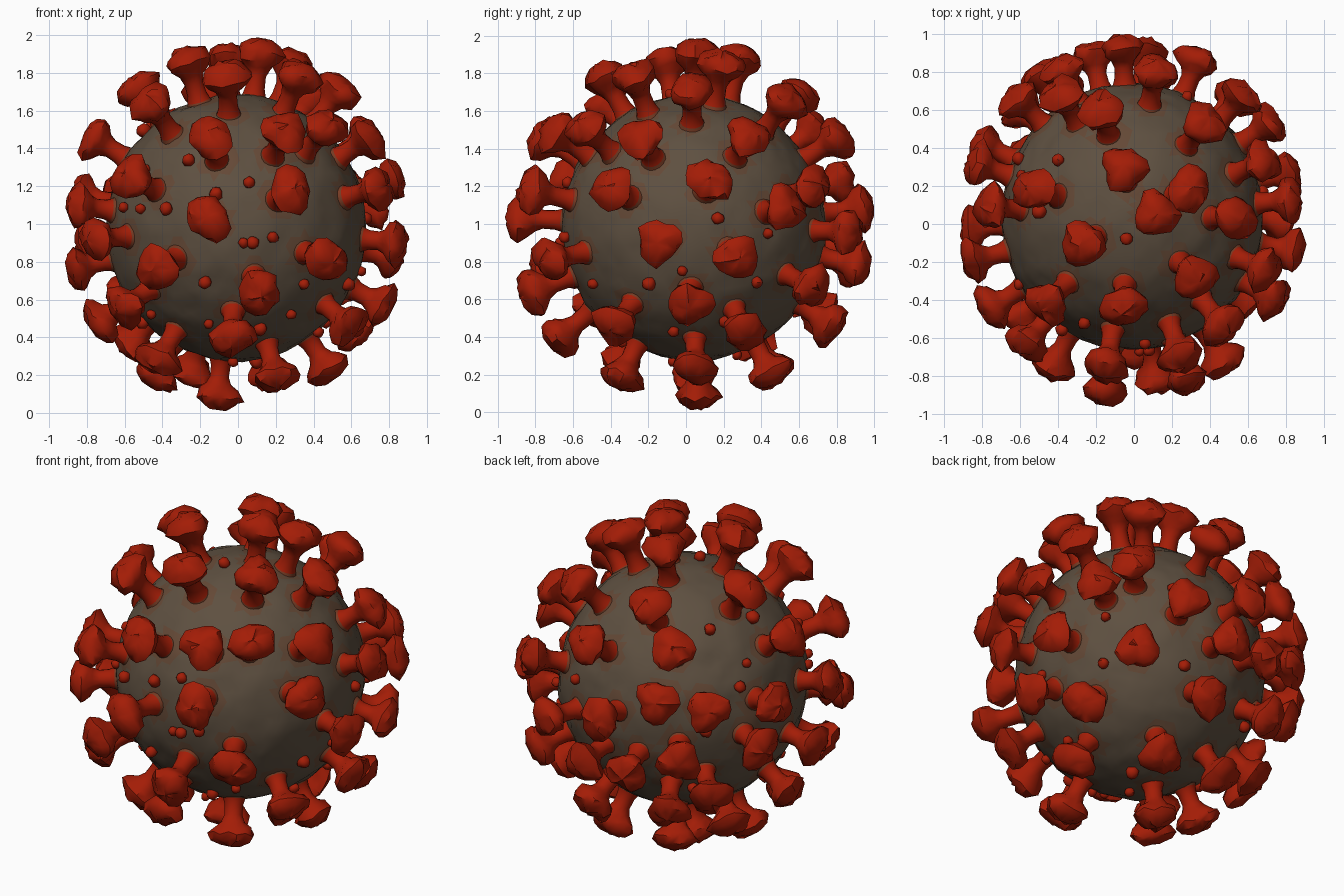
import bpy, bmesh, math, random
from mathutils import Vector, noise

if "Cube" in bpy.data.objects:
    bpy.data.objects.remove(bpy.data.objects["Cube"])
random.seed(7)
CENTRE = Vector((-0.01, 0.04, 0.98))
BODY = Vector((0.687, 0.70, 0.705))


def material(name, rgb):
    m = bpy.data.materials.new(name)
    m.use_nodes = True
    m.diffuse_color = (*rgb, 1)
    bsdf = m.node_tree.nodes["Principled BSDF"]
    bsdf.inputs["Base Color"].default_value = (*rgb, 1)
    bsdf.inputs["Roughness"].default_value = 0.8
    return m


brown = material("grey brown", (0.112, 0.08, 0.052))
halo = material("warm brown", (0.128, 0.066, 0.037))
rust = material("rusty brown", (0.18, 0.043, 0.017))
red = material("deep red", (0.37, 0.012, 0.002))


def finish(bm, name, mats, angle):
    bmesh.ops.recalc_face_normals(bm, faces=bm.faces)
    mesh = bpy.data.meshes.new(name)
    bm.to_mesh(mesh)
    bm.free()
    for m in mats:
        mesh.materials.append(m)
    ob = bpy.data.objects.new(name, mesh)
    bpy.context.collection.objects.link(ob)
    bpy.ops.object.select_all(action="DESELECT")
    ob.select_set(True)
    bpy.context.view_layer.objects.active = ob
    bpy.ops.object.shade_smooth_by_angle(angle=math.radians(angle))
    return ob


def directions(axis, sign, pairs, radius):
    """Turn pairs of coordinates (hundredths) seen along an axis into directions."""
    result = []
    for pair in pairs:
        others = iter(pair)
        p = Vector([0 if i == axis else next(others) / 100 for i in range(3)]) - CENTRE
        p[axis] = 0
        p[axis] = sign * math.sqrt(max(radius ** 2 - p.length_squared, 0.0))
        result.append(p.normalized())
    return result


def on_body(d):
    return Vector([d[i] * BODY[i] for i in range(3)])


# Club-shaped spikes: distance from the body centre, radius
PROFILE = [(0.66, 0.085), (0.705, 0.062), (0.74, 0.052), (0.80, 0.05), (0.84, 0.066),
           (0.875, 0.102), (0.915, 0.12), (0.95, 0.10), (0.975, 0.055)]
SIDES = 15


def spike_reach(d):
    """Spikes stand a little taller at the front and top than at the sides."""
    ends = (0.925, 1.01 if d.y < 0 else 0.965, 1.015 if d.z > 0 else 0.97)
    return sum(e * c * c for e, c in zip(ends, d))


def add_spike(bm, direction):
    turn = direction.to_track_quat("Z", "Y")
    phase, lobes = random.uniform(0, math.tau), random.choice((2, 3, 3))
    stretch = (spike_reach(direction) - 0.66) / 0.325
    rings = []
    for dist, rad in PROFILE:
        head = max(0.0, min(1.0, (dist - 0.82) / 0.06))
        ring = []
        for k in range(SIDES):
            a = math.tau * k / SIDES
            r = rad * (1 + head * (0.13 * math.cos(lobes * a + phase) + random.uniform(-0.1, 0.1)))
            z = 0.66 + (dist - 0.66) * stretch + head * random.uniform(-0.012, 0.012)
            p = Vector((r * math.cos(a), r * math.sin(a), z))
            ring.append(bm.verts.new(CENTRE + turn @ p))
        rings.append(ring)
    for level, (low, high) in enumerate(zip(rings, rings[1:])):
        for k in range(SIDES):
            n = (k + 1) % SIDES
            face = bm.faces.new((low[k], low[n], high[n], high[k]))
            face.material_index = min(level, 1)
    tip = bm.verts.new(CENTRE + direction * (0.66 + 0.325 * stretch))
    for k in range(SIDES):
        bm.faces.new((rings[-1][k], rings[-1][(k + 1) % SIDES], tip)).material_index = 1


SPIKES = {
    "front": (1, -1, [(-14, 144), (27, 117), (-15, 103), (-42, 77), (46, 81), (11, 65),
                      (-3, 41), (-56, 124), (24, 147), (46, 150), (-60, 56)]),
    "back": (1, 1, [(11, 145), (-38, 150), (-38, 123), (-62, 118), (-6, 108), (6, 78),
                    (34, 96), (58, 120), (54, 66), (10, 46), (-22, 78), (-38, 52),
                    (-50, 88), (-60, 62), (-57, 36)]),
    "left": (0, 1, [(-40, 119), (-15, 90), (-24, 146), (13, 124), (33, 147), (54, 109),
                    (28, 82), (2, 56), (-38, 46), (32, 42)]),
    "right": (0, -1, [(-45, 92), (-20, 110), (32, 115), (9, 146), (43, 90), (-2, 76), (6, 47)]),
    "top": (2, 1, [(-5, 28), (11, 5), (-26, -10), (28, 18), (53, 3), (31, -27),
                   (-6, -42), (-45, -41), (-52, 18), (-17, 59), (36, 52)]),
    "bottom": (2, -1, [(-11, 6), (20, -34), (48, 5), (-42, -35), (-44, 3), (18, 45), (-25, 46)]),
}
taken = []
for side, (axis, sign, pairs) in SPIKES.items():
    bm = bmesh.new()
    for d in directions(axis, sign, pairs, 0.9):
        add_spike(bm, d)
        taken.append(d)
    finish(bm, side + "_spikes", [rust, red], 45)

# Lumpy round body, warmer in colour around each spike
bm = bmesh.new()
bmesh.ops.create_icosphere(bm, subdivisions=5, radius=1)
for face in bm.faces:
    d = face.calc_center_median().normalized()
    face.material_index = int(max(d.dot(t) for t in taken) > math.cos(0.15))
for v in bm.verts:
    d = v.co.normalized()
    bump = 0.014 * noise.noise(d * 5) + 0.013 * noise.noise(d * 12)
    v.co = CENTRE + on_body(d) * (1 + bump)
finish(bm, "body", [brown, halo], 60)

# Small knobs on the body surface
knobs = directions(1, -1, [(-27, 134), (-12, 116), (6, 122), (-53, 108), (-39, 108), (3, 90),
                           (19, 93), (8, 90), (-18, 69), (-16, 47), (36, 68), (29, 52)], 0.72)
knobs += directions(0, 1, [(17, 103), (-2, 75), (44, 95), (-20, 68), (38, 69), (21, 48)], 0.72)
knobs += directions(2, 1, [(-41, 34), (-4, -8)], 0.72)
wanted = len(knobs) + 18
while len(knobs) < wanted:
    d = Vector([random.gauss(0, 1) for _ in range(3)]).normalized()
    open_side = d.y > 0.3 and d.x < 0.6 and d.z < 0.6 or d.z < -0.6 or d.x < -0.6
    if open_side and all(d.angle(t) > 0.17 for t in taken + knobs):
        knobs.append(d)
bm = bmesh.new()
for d in knobs:
    size = random.uniform(0.026, 0.04)
    made = bmesh.ops.create_icosphere(bm, subdivisions=2, radius=size)
    for v in made["verts"]:
        v.co = CENTRE + on_body(d) * 1.02 + v.co * random.uniform(0.88, 1.1)
finish(bm, "small_knobs", [red], 50)
